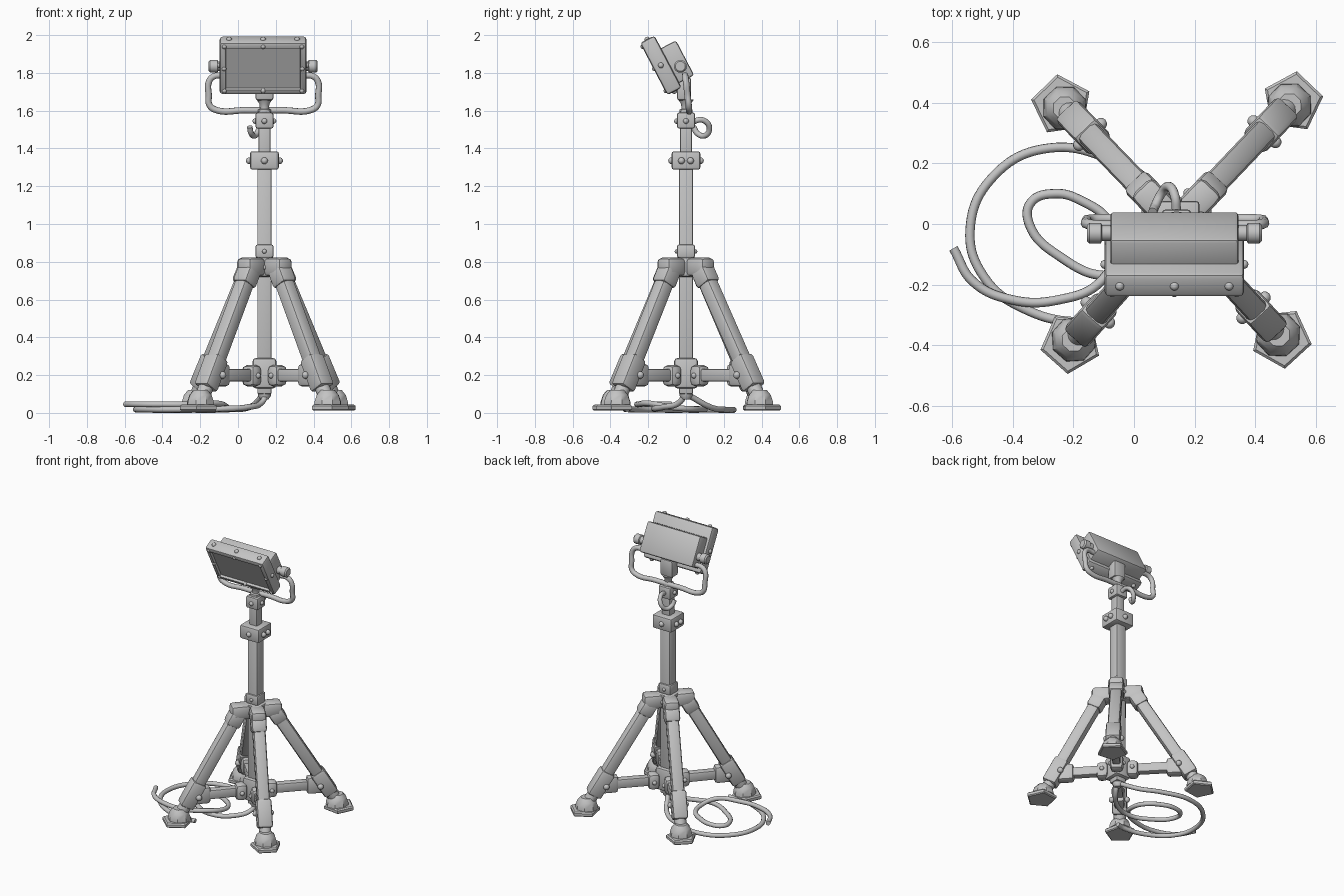
import bpy, bmesh
from math import radians, cos, sin, pi
from mathutils import Matrix, Vector

if "Cube" in bpy.data.objects:
    bpy.data.objects.remove(bpy.data.objects["Cube"])

grey = bpy.data.materials.new("plain grey")
grey.use_nodes = True
grey.diffuse_color = (0.55, 0.55, 0.55, 1)
grey.node_tree.nodes["Principled BSDF"].inputs["Base Color"].default_value = (0.55, 0.55, 0.55, 1)

CX = 0.14  # mast centre


def finish(bm, name, matrix):
    bm.transform(matrix)
    bmesh.ops.recalc_face_normals(bm, faces=bm.faces)
    mesh = bpy.data.meshes.new(name)
    bm.to_mesh(mesh)
    bm.free()
    mesh.materials.append(grey)
    for p in mesh.polygons:
        p.use_smooth = True
    mesh.set_sharp_from_angle(angle=radians(35))
    ob = bpy.data.objects.new(name, mesh)
    bpy.context.collection.objects.link(ob)
    return ob


def box(name, size, matrix, bevel=0.012, inset=0, depth=0):
    """Bevelled box; optionally sinks a panel into its front face."""
    bm = bmesh.new()
    bmesh.ops.create_cube(bm, size=1, matrix=Matrix.Diagonal((*size, 1)))
    bmesh.ops.bevel(bm, geom=bm.edges[:], offset=bevel, segments=2,
                    profile=0.5, affect='EDGES')
    if inset:
        front = min(bm.faces, key=lambda f: f.calc_center_median().y)
        bmesh.ops.inset_individual(bm, faces=[front], thickness=inset)
        bmesh.ops.inset_individual(bm, faces=[front], thickness=0.004, depth=-depth)
    return finish(bm, name, matrix)


def turned(name, profile, matrix, sides=16, phase=0.0):
    """Stacked rings of (radius, height), capped at both ends."""
    bm = bmesh.new()
    rings = []
    for r, z in profile:
        angles = [phase + 2 * pi * i / sides for i in range(sides)]
        rings.append([bm.verts.new((r * cos(a), r * sin(a), z)) for a in angles])
    for lo, hi in zip(rings, rings[1:]):
        for i in range(sides):
            j = (i + 1) % sides
            bm.faces.new((lo[i], lo[j], hi[j], hi[i]))
    bm.faces.new(rings[0][::-1])
    bm.faces.new(rings[-1])
    return finish(bm, name, matrix)


def bolt(name, point, radius=0.018, matrix=Matrix()):
    bm = bmesh.new()
    bmesh.ops.create_uvsphere(bm, u_segments=12, v_segments=8, radius=radius)
    return finish(bm, name, matrix @ Matrix.Translation(point))


def tube(name, points, radius):
    cu = bpy.data.curves.new(name, 'CURVE')
    cu.dimensions = '3D'
    cu.bevel_depth = radius
    cu.bevel_resolution = 3
    cu.resolution_u = 10
    cu.use_fill_caps = True
    sp = cu.splines.new('BEZIER')
    sp.bezier_points.add(len(points) - 1)
    for bp, co in zip(sp.bezier_points, points):
        bp.co = co
        bp.handle_left_type = bp.handle_right_type = 'AUTO'
    cu.materials.append(grey)
    ob = bpy.data.objects.new(name, cu)
    bpy.context.collection.objects.link(ob)
    return ob


def at(x, y, z):
    return Matrix.Translation((x, y, z))


def mast_box(name, width, z0, z1, bevel=0.012):
    box(name, (width, width, z1 - z0), at(CX, 0, (z0 + z1) / 2), bevel)


# Mast and its collars
mast_box("lower_mast", 0.076, 0.1, 1.33, 0.008)
mast_box("upper_mast", 0.062, 1.3, 1.6, 0.008)
mast_box("top_collar", 0.096, 1.505, 1.59)
mast_box("clamp_collar", 0.152, 1.288, 1.385)
mast_box("shoulder_collar", 0.096, 0.82, 0.892)
mast_box("leg_hub", 0.13, 0.72, 0.823)
mast_box("brace_hub", 0.125, 0.13, 0.29, 0.016)
turned("mast_tip", [(0.02, 0.07), (0.034, 0.09), (0.034, 0.14)], at(CX, 0, 0))
for s in (-1, 1):
    bolt("top_collar_bolt", (CX + s * 0.048, 0, 1.545), 0.015)
    bolt("top_collar_bolt", (CX, s * 0.048, 1.545), 0.015)
    bolt("clamp_bolt", (CX, s * 0.076, 1.335))
    bolt("shoulder_bolt", (CX, s * 0.048, 0.855), 0.012)
    bolt("hub_bolt", (CX, s * 0.065, 0.77), 0.014)
    for y in (-0.024, 0.024):
        bolt("clamp_side_bolt", (CX + s * 0.08, y, 1.335))

# Four legs, each built in a frame whose x axis points outward
for angle, reach in ((134, 0.55), (228.4, 0.53), (46.4, 0.56), (-47.4, 0.515)):
    spin = at(CX, 0, 0) @ Matrix.Rotation(radians(angle), 4, 'Z')
    top, low = Vector((0.115, 0, 0.765)), Vector((reach - 0.06, 0, 0.13))
    axis = (top - low).normalized()
    side = Vector((0, 1, 0))
    basis = Matrix((side.cross(axis), side, axis)).transposed().to_4x4()

    def along(t):
        return spin @ Matrix.Translation(low.lerp(top, t)) @ basis

    length = (top - low).length
    box("leg", (0.082, 0.082, length), along(0.5), 0.02)
    box("leg_top_sleeve", (0.1, 0.1, 0.1), along(0.93), 0.02)
    box("leg_knuckle", (0.13, 0.1, 0.1), spin @ at(0.105, 0, 0.772), 0.024)
    box("leg_bottom_sleeve", (0.1, 0.1, 0.19), along(0.13), 0.018)
    box("brace_lug", (0.12, 0.07, 0.12), spin @ at(reach - 0.165, 0, 0.2), 0.02)
    box("brace", (reach - 0.26, 0.052, 0.066), spin @ at(reach / 2 - 0.04, 0, 0.2), 0.01)
    box("brace_knuckle", (0.08, 0.088, 0.115), spin @ at(0.1, 0, 0.197), 0.028)
    for s in (-1, 1):
        bolt("brace_bolt", (reach - 0.14, s * 0.05, 0.2), 0.02, spin)
        bolt("knuckle_bolt", (0.1, s * 0.044, 0.197), 0.015, spin)

    # Ankle and five-sided foot, flat side outward
    turned("ankle", [(0.04, -0.05), (0.04, 0.05)], along(0.0))
    foot = spin @ at(reach - 0.005, 0, 0)
    turned("foot_pad", [(0.094, 0.012), (0.102, 0.018), (0.102, 0.036), (0.092, 0.044)],
           foot, 5, pi / 5)
    turned("foot_bell", [(0.076, 0.04), (0.074, 0.06), (0.062, 0.095), (0.04, 0.12)],
           spin @ at(reach - 0.02, 0, 0), 8, pi / 8)

# Lamp head, tipped forward and down
head = at(0.133, -0.133, 1.84) @ Matrix.Rotation(radians(27.6), 4, 'X')
box("lamp_frame", (0.46, 0.086, 0.312), head, 0.016, 0.022, 0.016)
box("lamp_body", (0.422, 0.12, 0.208), head @ at(0, 0.072, -0.024), 0.012)
for s in (-1, 1):
    for x in (-0.18, 0, 0.18):
        bolt("frame_edge_bolt", (x, 0, s * 0.154), 0.015, head)
    bolt("frame_side_bolt", (s * 0.229, 0, 0), 0.015, head)
    for x in (-0.205, 0, 0.205):
        bolt("frame_front_bolt", (x, -0.038, s * 0.132), 0.013, head)
    bolt("frame_front_bolt", (s * 0.207, -0.038, 0), 0.013, head)
    # Pivot knobs on the lamp body
    knob = at(0.133, -0.03, 1.835) @ Matrix.Rotation(s * pi / 2, 4, 'Y')
    turned("pivot_knob", [(0.026, 0.19), (0.026, 0.238), (0.034, 0.242),
                          (0.034, 0.28), (0.026, 0.288)], knob)

# Neck below the lamp
box("lamp_mount", (0.095, 0.075, 0.12), at(CX, -0.01, 1.715), 0.012)
turned("lamp_neck", [(0.034, 1.58), (0.034, 1.605), (0.024, 1.61),
                     (0.026, 1.635), (0.042, 1.66)], at(CX, 0, 0))

# Carrying handle: half a path, mirrored across the lamp
half = [(-0.2, -0.005, 1.785), (-0.262, -0.004, 1.782), (-0.288, 0.0, 1.755),
        (-0.29, 0.008, 1.68), (-0.286, 0.014, 1.63), (-0.255, 0.016, 1.605),
        (-0.1, 0.016, 1.602)]
path = half + [(-x, y, z) for x, y, z in reversed(half)]
tube("handle", [(x + 0.135, y, z) for x, y, z in path], 0.017)

# Cable hook behind the top collar
tube("cable_hook", [(0.14, 0.04, 1.545), (0.135, 0.09, 1.55), (0.115, 0.124, 1.51),
                    (0.09, 0.1, 1.468), (0.07, 0.06, 1.48), (0.062, 0.04, 1.515)], 0.015)

# Cable lying on the ground in loose loops
tube("cable_coil", [(0.15, 0, 0.12), (0.13, -0.03, 0.06), (0.05, -0.12, 0.03),
                    (-0.09, -0.17, 0.022), (-0.24, -0.11, 0.016), (-0.345, 0, 0.016),
                    (-0.34, 0.07, 0.016), (-0.26, 0.1, 0.018), (-0.17, 0.075, 0.02),
                    (-0.08, 0.005, 0.022), (-0.06, -0.08, 0.03), (-0.11, -0.19, 0.05),
                    (-0.25, -0.25, 0.045), (-0.4, -0.25, 0.045), (-0.53, -0.19, 0.045),
                    (-0.595, -0.08, 0.045)], 0.0155)
tube("cable_outer_loop", [(0.13, 0.02, 0.09), (0.06, 0.13, 0.03), (-0.06, 0.205, 0.018),
                          (-0.28, 0.25, 0.016), (-0.46, 0.16, 0.016), (-0.54, -0.02, 0.018),
                          (-0.49, -0.18, 0.018), (-0.36, -0.28, 0.018),
                          (-0.18, -0.322, 0.02), (-0.12, -0.31, 0.02)], 0.0155)
